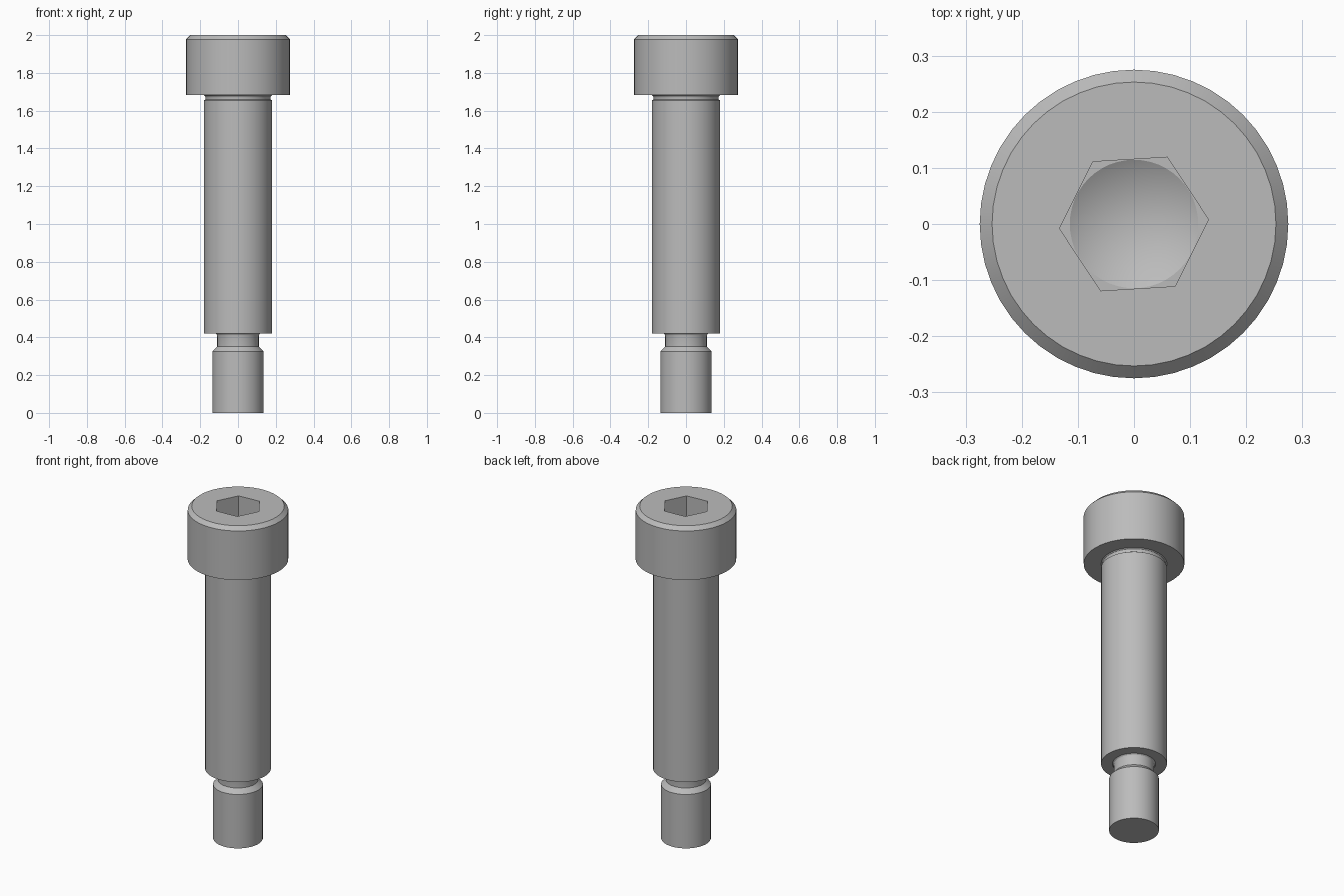
import bpy, bmesh, math
from mathutils import Matrix

if "Cube" in bpy.data.objects:
    bpy.data.objects.remove(bpy.data.objects["Cube"])

SEGMENTS = 48

steel = bpy.data.materials.new("steel_grey")
steel.use_nodes = True
colour = (0.5, 0.5, 0.5, 1)
steel.diffuse_color = colour
steel.node_tree.nodes["Principled BSDF"].inputs["Base Color"].default_value = colour


def lathe(name, profile):
    """Spin (radius, z) points, ending on the axis, into a closed solid."""
    bm = bmesh.new()
    verts = [bm.verts.new((r, 0, z)) for r, z in profile]
    edges = [bm.edges.new(pair) for pair in zip(verts, verts[1:])]
    bmesh.ops.spin(bm, geom=verts + edges, axis=(0, 0, 1), cent=(0, 0, 0),
                   angle=math.tau, steps=SEGMENTS, use_duplicate=False)
    bmesh.ops.remove_doubles(bm, verts=bm.verts, dist=0.0005)
    bmesh.ops.dissolve_limit(bm, angle_limit=0.001, verts=bm.verts, edges=bm.edges)
    bmesh.ops.recalc_face_normals(bm, faces=bm.faces)
    return to_object(name, bm)


def to_object(name, bm):
    mesh = bpy.data.meshes.new(name)
    bm.to_mesh(mesh)
    bm.free()
    mesh.materials.append(steel)
    obj = bpy.data.objects.new(name, mesh)
    bpy.context.collection.objects.link(obj)
    return obj


def cut(target, cutter):
    mod = target.modifiers.new("cut", "BOOLEAN")
    mod.object = cutter
    mod.solver = "EXACT"
    bpy.context.view_layer.objects.active = target
    bpy.ops.object.modifier_apply(modifier=mod.name)
    bpy.data.objects.remove(cutter)


# Thread end, undercut, shoulder, neck and head as one turned solid
screw = lathe("shoulder_screw", [
    (0, 0), (0.136, 0), (0.136, 0.325),
    (0.11, 0.352), (0.11, 0.405), (0.112, 0.414), (0.118, 0.42),
    (0.18, 0.42), (0.18, 1.655),
    (0.172, 1.66), (0.172, 1.67), (0.174, 1.677), (0.18, 1.682),
    (0.275, 1.682), (0.275, 1.978), (0.253, 2), (0, 2),
])

# Hexagonal socket
socket_floor = 1.84
bm = bmesh.new()
bmesh.ops.create_cone(bm, cap_ends=True, segments=6, radius1=0.133, radius2=0.133,
                      depth=0.4, matrix=Matrix.Translation((0, 0, socket_floor + 0.2))
                      @ Matrix.Rotation(math.radians(93.5), 4, "Z"))
cut(screw, to_object("socket_cutter", bm))

# Conical drill point at the bottom of the socket
cut(screw, lathe("drill_cutter", [
    (0, socket_floor - 0.066), (0.1145, socket_floor),
    (0.1145, socket_floor + 0.05), (0, socket_floor + 0.05),
]))

# Smooth turned surfaces, sharp machined edges
bpy.ops.object.select_all(action="DESELECT")
screw.select_set(True)
bpy.context.view_layer.objects.active = screw
bpy.ops.object.shade_smooth_by_angle(angle=math.radians(30))
